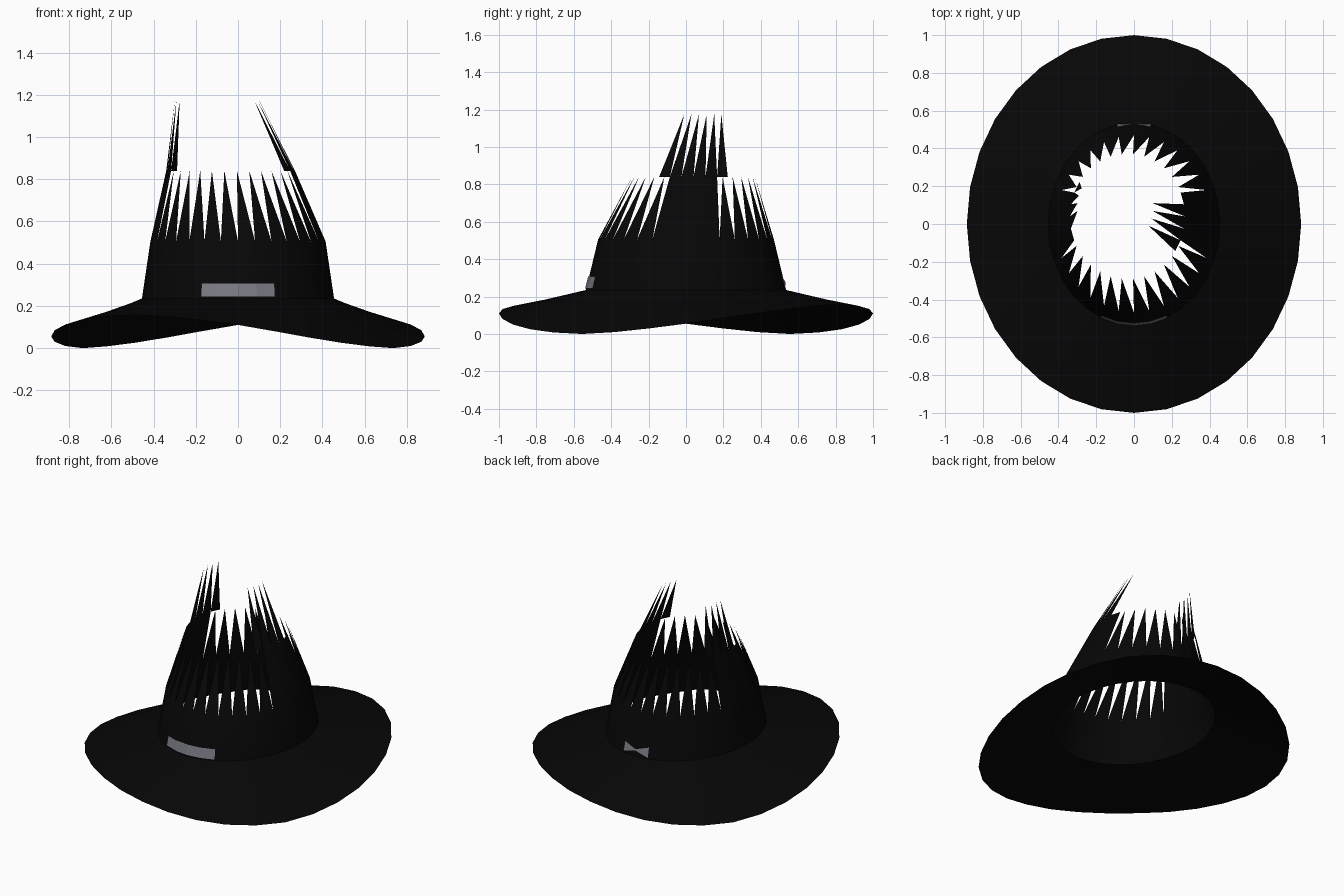
import bpy, bmesh, math

if "Cube" in bpy.data.objects:
    bpy.data.objects.remove(bpy.data.objects["Cube"])

N = 32  # sides of the hat


def material(name, rgb):
    m = bpy.data.materials.new(name)
    m.diffuse_color = (*rgb, 1)
    m.use_nodes = True
    m.node_tree.nodes["Principled BSDF"].inputs["Base Color"].default_value = m.diffuse_color
    return m


black = material("black_felt", (0.002, 0.002, 0.002))
grey = material("grey_metal", (0.19, 0.19, 0.225))


def finish(name, bm, mat, smooth=True):
    mesh = bpy.data.meshes.new(name)
    bm.to_mesh(mesh)
    bm.free()
    mesh.materials.append(mat)
    ob = bpy.data.objects.new(name, mesh)
    bpy.context.collection.objects.link(ob)
    if smooth:
        bpy.context.view_layer.objects.active = ob
        ob.select_set(True)
        bpy.ops.object.shade_smooth_by_angle(angle=math.radians(30))
        ob.select_set(False)
    return ob


def angle(k):
    return 2 * math.pi * k / N


# Brim: straight slope from the crown to a rim that is twisted,
# high on one diagonal and low on the other
RIM = [0.055, 0.085, 0.112, 0.135, 0.153, 0.157, 0.15, 0.133,
       0.11, 0.08, 0.05, 0.025, 0.008, 0.0, 0.01, 0.03]


def brim_point(k, t):
    rx, ry = 0.455 + 0.43 * t, 0.535 + 0.465 * t
    z = 0.235 + (RIM[k % 16] - 0.235) * t
    return (rx * math.cos(angle(k)), ry * math.sin(angle(k)), z)


bm = bmesh.new()
rings = [[bm.verts.new(brim_point(k, t)) for k in range(N)] for t in (1, 0.5, 0)]
for a, b in zip(rings, rings[1:]):
    for k in range(N):
        n = (k + 1) % N
        bm.faces.new((a[k], a[n], b[n], b[k]))
finish("brim", bm, black)

# Crown: leaning ovals (x radius, y radius, centre x, centre y, height)
CROWN = [(0.455, 0.535, 0, 0, 0.235), (0.415, 0.47, 0, 0, 0.505),
         (0.305, 0.33, -0.035, 0.04, 0.84), (0.2, 0.21, -0.1, 0.09, 1.175)]


def crown_point(level, k):
    rx, ry, cx, cy, z = CROWN[level]
    return (cx + rx * math.cos(angle(k)), cy + ry * math.sin(angle(k)), z)


bm = bmesh.new()


def panel(level, k):
    bm.faces.new([bm.verts.new(crown_point(*p)) for p in
                  ((level, k), (level, k + 1), (level + 1, k + 1), (level + 1, k))])


def tooth(level, k):
    bm.faces.new([bm.verts.new(crown_point(*p)) for p in
                  ((level, k), (level, k + 1), (level + 1, k + 0.5))])


for k in range(N):
    panel(0, k)
    side = (k + 8) % 16 - 8  # steps away from the nearest side of the hat
    if -2 <= side < 2:
        panel(1, k)          # solid side panels
    else:
        tooth(1, k)          # torn teeth at the front and back
    if -3 <= side < 1:
        tooth(2, k)          # tall torn spikes over the sides
bmesh.ops.remove_doubles(bm, verts=bm.verts, dist=0.0005)
finish("crown", bm, black)


# Ornaments: thin plates wrapped on the crown
def wrapped(k, z, gap=0.006):
    t = (z - 0.235) / 0.27
    rx, ry = 0.455 - 0.04 * t + gap, 0.535 - 0.065 * t + gap
    return (rx * math.cos(angle(k)), ry * math.sin(angle(k)), z)


def ornament(name, steps, half_height):
    bm = bmesh.new()
    mid = 0.275
    cols = [[bm.verts.new(wrapped(k, mid + s * half_height(k))) for s in (-1, 1)]
            for k in steps]
    for a, b in zip(cols, cols[1:]):
        bm.faces.new((a[0], b[0], b[1], a[1]))
    finish(name, bm, grey, False)


ornament("front_buckle", range(22, 27), lambda k: 0.031)
ornament("back_bow", (7, 8, 9), lambda k: 0.004 + 0.027 * abs(k - 8))
